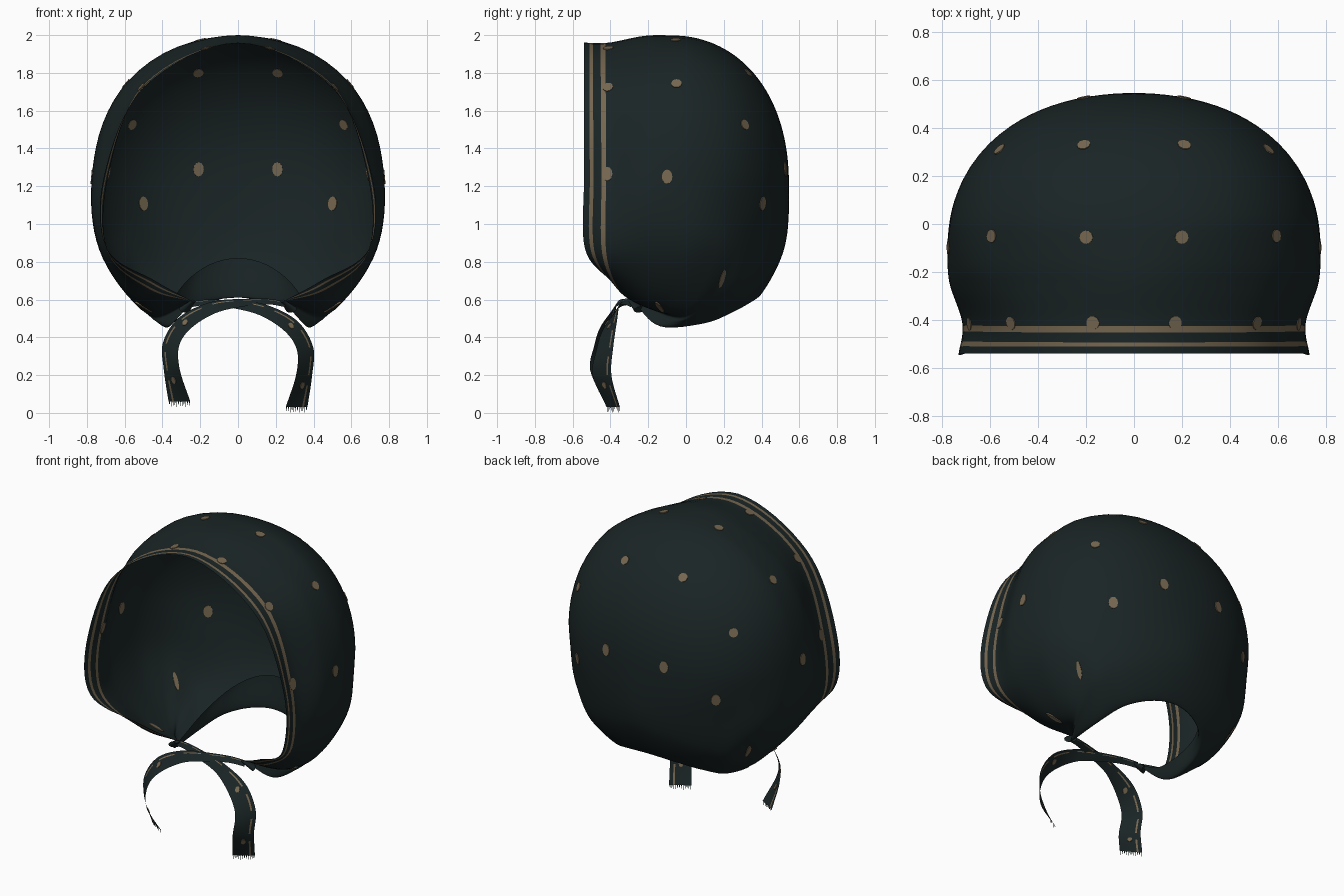
import bpy, bmesh
from mathutils import Vector, Matrix
from mathutils.bvhtree import BVHTree

cube = bpy.data.objects.get("Cube")
if cube:
    bpy.data.objects.remove(cube, do_unlink=True)


def make_material(name, colour):
    mat = bpy.data.materials.new(name)
    mat.use_nodes = True
    mat.diffuse_color = colour
    mat.node_tree.nodes["Principled BSDF"].inputs["Base Color"].default_value = colour
    return mat


CLOTH = make_material("dark teal cloth", (0.0105, 0.018, 0.0185, 1))
GOLD = make_material("muted gold print", (0.18, 0.135, 0.08, 1))


def finish(bm, name):
    """Turn a bmesh into a smooth shaded object with both colours."""
    mesh = bpy.data.meshes.new(name)
    bm.to_mesh(mesh)
    bm.free()
    mesh.materials.append(CLOTH)
    mesh.materials.append(GOLD)
    obj = bpy.data.objects.new(name, mesh)
    bpy.context.collection.objects.link(obj)
    bpy.ops.object.select_all(action='DESELECT')
    bpy.context.view_layer.objects.active = obj
    obj.select_set(True)
    bpy.ops.object.shade_smooth_by_angle(angle=1.0)
    return obj


def spline(points, steps):
    """Smooth curve through the points, with even steps per span."""
    pts = [Vector(p) for p in points]
    pts = [2 * pts[0] - pts[1]] + pts + [2 * pts[-1] - pts[-2]]
    out = []
    for a, b, c, d in zip(pts, pts[1:], pts[2:], pts[3:]):
        for k in range(steps):
            t = k / steps
            out.append(b + 0.5 * t * (c - a + t * (2 * a - 5 * b + 4 * c - d
                                                   + t * (3 * (b - c) + d - a))))
    return out + [pts[-2]]


def grid_mesh(rows, is_gold):
    """Quad sheet from rows of points; is_gold(row, column) picks print faces."""
    bm = bmesh.new()
    verts = [[bm.verts.new(p) for p in row] for row in rows]
    for j in range(len(rows) - 1):
        for i in range(len(rows[0]) - 1):
            f = bm.faces.new((verts[j][i], verts[j + 1][i],
                              verts[j + 1][i + 1], verts[j][i + 1]))
            f.material_index = int(is_gold(j, i))
    bmesh.ops.remove_doubles(bm, verts=bm.verts, dist=0.0001)
    return bm


def mirror(p):
    return (-p[0], p[1], p[2])


# Hood: half arches fanning from the tie corner, face edge to tucked-in nape
TIE = (.24, -.28, .59)
ARCHES = [
    [(.44, -.4, .7), (.695, -.535, .87), (.71, -.54, 1.25), (.5, -.54, 1.72), (0, -.54, 1.96)],
    [(.47, -.35, .65), (.69, -.41, .85), (.69, -.41, 1.25), (.5, -.41, 1.74), (0, -.41, 1.96)],
    [(.51, -.22, .59), (.73, -.23, .87), (.76, -.21, 1.28), (.56, -.16, 1.76), (0, -.13, 2)],
    [(.5, -.1, .55), (.73, 0, .86), (.755, .03, 1.29), (.55, .13, 1.7), (0, .2, 1.915)],
    [(.49, -.02, .53), (.68, .15, .84), (.69, .2, 1.22), (.51, .35, 1.52), (0, .455, 1.605)],
    [(.46, 0, .51), (.6, .22, .76), (.56, .34, 1.02), (.36, .48, 1.18), (0, .545, 1.24)],
    [(.42, -.05, .48), (.5, .22, .62), (.43, .36, .73), (.24, .47, .82), (0, .52, .87)],
    [(.36, -.14, .46), (.37, .1, .475), (.3, .26, .54), (.16, .35, .59), (0, .38, .61)],
    [(.32, -.13, .53), (.34, .14, .6), (.26, .29, .71), (.14, .37, .79), (0, .4, .82)],
]
CROWN = Vector((0, -.1, 1.2))
RADII = (.775, .645, .8)


def ramp(value, low, high):
    return min(1, max(0, (value - low) / (high - low)))


def puff(p):
    """Ease the crown and upper back onto a full, rounded dome."""
    d = p - CROWN
    size = sum(abs(a / r) ** 2.2 for a, r in zip(d, RADII)) ** (1 / 2.2)
    weight = ramp(p.y, -.25, 0) * ramp(p.z, .95, 1.25)
    return p.lerp(CROWN + d / size, weight)


STEPS = 12
arch_curves = []
for half in ARCHES:
    full = [TIE] + half + [mirror(p) for p in reversed(half[:-1])] + [mirror(TIE)]
    arch_curves.append(spline(full, 8))
columns = [[puff(p) for p in spline(col, STEPS)] for col in zip(*arch_curves)]
rows = list(zip(*columns))
# Two printed stripes run along the face edge
hood = grid_mesh(rows, lambda j, i: j in (3, 4, 9, 10))
tree = BVHTree.FromBMesh(hood)
finish(hood, "hood")

# Printed dots: thin discs seated on the cloth, showing on both sides
DOTS = [(.21, .33, 1.8), (.56, .31, 1.525), (.21, .53, 1.29), (.49, .39, 1.11),
        (.2, -.055, 1.98), (.59, -.05, 1.74), (.77, -.1, 1.25),
        (.18, -.415, 1.96), (.52, -.415, 1.73), (.71, -.42, 1.27)]
STRETCHED = [(.5, -.14, .56), (.6, .2, .7)]


def add_dot(bm, surface, point, radius, stretch=1.0):
    spot, normal, _, _ = surface.find_nearest(Vector(point))
    place = (Matrix.Translation(spot)
             @ normal.to_track_quat('Z', 'Y').to_matrix().to_4x4()
             @ Matrix.Diagonal((1, stretch, 1, 1)))
    made = bmesh.ops.create_cone(bm, cap_ends=True, segments=12, radius1=radius,
                                 radius2=radius, depth=0.008, matrix=place)
    for f in {f for v in made["verts"] for f in v.link_faces}:
        f.material_index = 1


dots = bmesh.new()
for p in DOTS:
    for q in (p, mirror(p)):
        # Dots on the steep lower cloth are a little taller
        add_dot(dots, tree, q, 0.028, 1.35 if p[2] < 1.4 else 1.0)
for p in STRETCHED:
    for q in (p, mirror(p)):
        add_dot(dots, tree, q, 0.014, 4)
finish(dots, "hood_dots")

# Ribbons: each leaves one tie corner, crosses under the chin and hangs down
PATH = [(-.25, -.27, .575), (-.16, -.3, .585), (-.03, -.335, .575), (.13, -.37, .545),
        (.28, -.405, .46), (.355, -.43, .34), (.35, -.445, .2), (.31, -.385, .03)]
WIDTH = [(0, .02, .03), (0, .03, .03), (0, .04, .04), (.02, .04, .06),
         (.06, .08, .06), (.085, .09, .02), (.085, .1, 0), (.115, .07, 0)]
ACROSS = 12


def build_ribbon(side, name, lift, drop):
    centre = spline(PATH, 6)
    width = spline(WIDTH, 6)
    last = len(centre) - 1
    sheet = []
    for n, (c, w) in enumerate(zip(centre, width)):
        c = c + Vector((0, -lift, drop * n / last))
        sheet.append([c + w * (k / ACROSS - 0.5) for k in range(ACROSS + 1)])
    if side < 0:
        sheet = [[Vector(mirror(p)) for p in row] for row in sheet]
    bm = grid_mesh(sheet, lambda j, i: i == 9 and j % 6 > 1)
    surface = BVHTree.FromBMesh(bm)
    # Dots down the ribbon
    for n in (24, 38):
        add_dot(bm, surface, sheet[n][ACROSS // 2], 0.014, 1.4)
    # Frayed threads at the cut end
    end = sheet[-1]
    for a, b in zip(end, end[1:]):
        tip = (a + b) / 2 - Vector((0, 0, 0.03))
        inner = [a.lerp(b, 0.25), a.lerp(b, 0.75)]
        bm.faces.new([bm.verts.new(p) for p in inner + [tip]])
    finish(bm, name)


build_ribbon(1, "left_ribbon", 0.0, 0.0)
build_ribbon(-1, "right_ribbon", 0.012, 0.03)

# Gathered cloth where each ribbon is sewn on
for side, name in ((1, "left_gather"), (-1, "right_gather")):
    bm = bmesh.new()
    axis = Vector((-0.5 * side, -0.5, 0.5))
    place = (Matrix.Translation((side * .26, -.27, .57))
             @ axis.to_track_quat('Z', 'Y').to_matrix().to_4x4()
             @ Matrix.Diagonal((1, 0.5, 1, 1)))
    bmesh.ops.create_cone(bm, cap_ends=True, segments=10, radius1=0.04,
                          radius2=0.015, depth=0.08, matrix=place)
    finish(bm, name)
